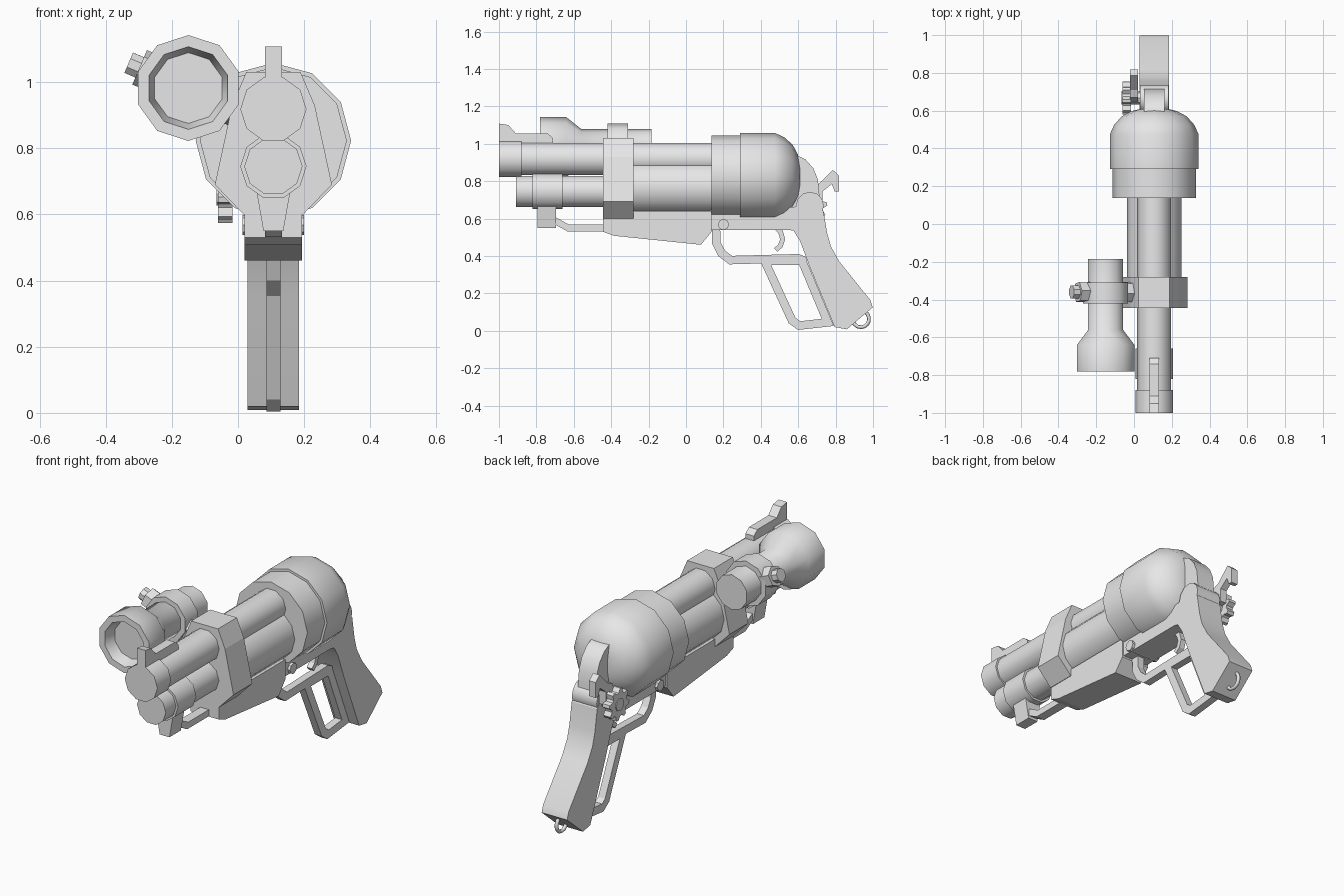
import bpy, bmesh, math
from mathutils import Vector

if "Cube" in bpy.data.objects:
    bpy.data.objects.remove(bpy.data.objects["Cube"])

CX = 0.107  # centre line of the main body
metal = bpy.data.materials.new("grey_metal")
metal.diffuse_color = (0.8, 0.8, 0.8, 1)
metal.use_nodes = True
metal.node_tree.nodes["Principled BSDF"].inputs["Base Color"].default_value = metal.diffuse_color


def finish(name, bm, smooth=None):
    bmesh.ops.recalc_face_normals(bm, faces=bm.faces[:])
    me = bpy.data.meshes.new(name)
    bm.to_mesh(me)
    bm.free()
    me.materials.append(metal)
    ob = bpy.data.objects.new(name, me)
    bpy.context.collection.objects.link(ob)
    if smooth:
        bpy.ops.object.select_all(action='DESELECT')
        ob.select_set(True)
        bpy.context.view_layer.objects.active = ob
        bpy.ops.object.shade_smooth_by_angle(angle=math.radians(smooth))
    return ob


def turned(name, profile, sides, origin, axis=(0, 1, 0), phase=0.0, smooth=40):
    """Revolve (distance, radius) pairs about an axis, with flat end caps."""
    bm = bmesh.new()
    rot = Vector((0, 1, 0)).rotation_difference(Vector(axis))
    rings = []
    for t, r in profile:
        ring = []
        for i in range(sides):
            a = phase + 2 * math.pi * i / sides
            p = rot @ Vector((r * math.cos(a), t, r * math.sin(a)))
            ring.append(bm.verts.new(p + Vector(origin)))
        rings.append(ring)
    for a, b in zip(rings, rings[1:]):
        for i in range(sides):
            j = (i + 1) % sides
            bm.faces.new((a[i], a[j], b[j], b[i]))
    bm.faces.new(rings[0])
    bm.faces.new(rings[-1])
    return finish(name, bm, smooth)


def plate(name, pts, half, x=CX, smooth=None):
    """Extrude a (y, z) outline sideways."""
    bm = bmesh.new()
    face = bm.faces.new([bm.verts.new((x - half, y, z)) for y, z in pts])
    res = bmesh.ops.extrude_face_region(bm, geom=[face])
    verts = [v for v in res["geom"] if isinstance(v, bmesh.types.BMVert)]
    bmesh.ops.translate(bm, verts=verts, vec=(2 * half, 0, 0))
    return finish(name, bm, smooth)


def band(name, path, thick, half, x=CX, closed=False):
    """Bar of constant thickness following a (y, z) path, with mitred corners."""
    pts = [Vector(p) for p in path]
    n = len(pts)
    bm = bmesh.new()
    rings = []
    for i, p in enumerate(pts):
        a = pts[i - 1] if i or closed else None
        b = pts[(i + 1) % n] if i < n - 1 or closed else None
        d1 = (p - a).normalized() if a is not None else (b - p).normalized()
        d2 = (b - p).normalized() if b is not None else d1
        n1, n2 = Vector((-d1.y, d1.x)), Vector((-d2.y, d2.x))
        m = (n1 + n2).normalized()
        m *= thick / 2 / max(0.4, m.dot(n1))
        rings.append([bm.verts.new((x + sx * half, *(p + s * m)))
                      for sx, s in ((-1, -1), (1, -1), (1, 1), (-1, 1))])
    pairs = list(zip(rings, rings[1:]))
    if closed:
        pairs.append((rings[-1], rings[0]))
    else:
        bm.faces.new(rings[0])
        bm.faces.new(rings[-1])
    for a, b in pairs:
        for i in range(4):
            j = (i + 1) % 4
            bm.faces.new((a[i], a[j], b[j], b[i]))
    return finish(name, bm)


# Barrels
turned("upper_barrel", [(-1, .1), (-.88, .1), (-.88, .09), (.16, .09)],
       10, (CX, 0, .918))
turned("lower_barrel", [(-.91, .088), (-.82, .088), (-.82, .1), (-.66, .1),
                        (-.66, .088), (-.4, .088)], 10, (CX, 0, .745))
turned("lower_tube", [(-.4, .145), (.16, .145)], 12, (CX, 0, .765))

# Faceted clamp round the barrels
half_clamp = [(.082, 1.03), (.125, .93), (.177, .69), (.09, .6)]
bm = bmesh.new()
outline = half_clamp + [(-x, z) for x, z in reversed(half_clamp)]
face = bm.faces.new([bm.verts.new((CX + x, -.445, z)) for x, z in outline])
res = bmesh.ops.extrude_face_region(bm, geom=[face])
bmesh.ops.translate(bm, vec=(0, .165, 0),
                    verts=[v for v in res["geom"] if isinstance(v, bmesh.types.BMVert)])
finish("barrel_clamp", bm)

# Rear body with collar and dome
turned("body_collar", [(.137, .222), (.3, .222)], 12, (CX, 0, .823))
turned("body_dome", [(.29, .235), (.475, .235), (.525, .212), (.57, .172),
                     (.598, .12), (.61, .07)], 12, (CX, 0, .823), smooth=50)

# Front sight
plate("front_sight", [(-1, .99), (-1, 1.108), (-.95, 1.1), (-.91, 1.055),
                      (-.74, 1.055), (-.71, 1.03), (-.71, .98)], .026)

# Scope with recessed lens
SX, SZ = -.15, .982
turned("scope", [(-.715, .107), (-.78, .125), (-.78, .16), (-.64, .16),
                 (-.56, .097), (-.185, .097)], 10, (SX, 0, SZ), phase=math.pi / 2)
turned("scope_ring", [(-.42, .125), (-.31, .125)], 10, (SX, 0, SZ), phase=math.pi / 2)

# Bolts on both sides of the scope ring
tilt = math.radians(157)
for side, label in ((1, "outer"), (-1, "inner")):
    axis = (side * math.cos(tilt), 0, side * math.sin(tilt))
    turned(label + "_scope_nut", [(.1, .057), (.16, .057)], 6,
           (SX, -.36, SZ), axis, smooth=None)
    turned(label + "_scope_bolt", [(.15, .036), (.196, .036)], 8,
           (SX, -.36, SZ), axis)
mount_axis = (-math.cos(tilt), 0, -math.sin(tilt))
turned("scope_mount", [(.1, .03), (.26, .03)], 8, (SX, -.36, SZ), mount_axis)

# Fore-end, its front arm and the barrel bracket
plate("fore_end", [(-.445, .64), (-.445, .53), (-.385, .508), (.08, .46),
                   (.137, .53), (.137, .64)], .087)
band("front_arm", [(-.72, .6), (-.69, .583), (-.63, .55), (-.42, .55)], .036, .026)
bm = bmesh.new()
bmesh.ops.create_cube(bm, size=1)
for v in bm.verts:
    top = v.co.z > 0
    v.co = (CX + math.copysign(.052 if top else .03, v.co.x),
            -.745 + v.co.y * .1, .675 if top else .55)
finish("barrel_bracket", bm)

# Frame, grip and back strap
plate("frame", [(.13, .66), (.13, .54), (.6, .54), (.66, .66)], .078)
plate("grip", [(.52, .655), (.52, .545), (.575, .535), (.61, .48), (.66, .345),
               (.795, .02), (.86, .008), (.998, .125), (.985, .165), (.82, .37),
               (.775, .45), (.755, .52), (.735, .64), (.7, .68)], .078, smooth=30)
plate("back_strap", [(.5, .65), (.5, .935), (.6, .935), (.64, .915), (.68, .87),
                     (.705, .81), (.712, .74), (.72, .65)], .055, smooth=30)
turned("hammer_boss", [(-.076, .075), (.076, .075)], 12, (CX, .662, .668), (1, 0, 0))
turned("frame_pin", [(-.093, .03), (.093, .03)], 8, (CX, .2, .568), (1, 0, 0))

# Toothed wheel, axle and hammer spur on the left
teeth = []
for i in range(32):
    r = .088 if i % 4 < 2 else .066
    a = 2 * math.pi * (i + .5) / 32
    teeth.append((.668 + r * math.cos(a), .662 + r * math.sin(a)))
plate("toothed_wheel", teeth, .022, x=-.038)
turned("wheel_axle", [(-.065, .035), (.06, .035)], 8, (0, .668, .662), (1, 0, 0))
plate("hammer_spur", [(.64, .66), (.67, .77), (.71, .785), (.785, .86), (.818, .83),
                      (.818, .745), (.795, .745), (.78, .785), (.73, .745),
                      (.73, .67)], .02, x=0)

# Trigger, guard and lever loop
band("trigger", [(.475, .56), (.505, .53), (.517, .49), (.505, .455), (.48, .432)],
     .026, .016)
band("trigger_guard", [(.16, .56), (.162, .47), (.19, .415), (.238, .378),
                       (.6, .388), (.64, .37)], .045, .021)
band("lever_loop", [(.42, .375), (.567, .055), (.605, .028), (.758, .045),
                    (.62, .375)], .045, .021, closed=True)

# Lanyard ring under the grip
bpy.ops.mesh.primitive_torus_add(major_segments=14, minor_segments=6, major_radius=.044,
                                 minor_radius=.01, location=(CX, .935, .063),
                                 rotation=(0, math.pi / 2, 0))
ring = bpy.context.object
ring.name = "lanyard_ring"
ring.data.materials.append(metal)
bpy.ops.object.shade_smooth_by_angle(angle=math.radians(65))
